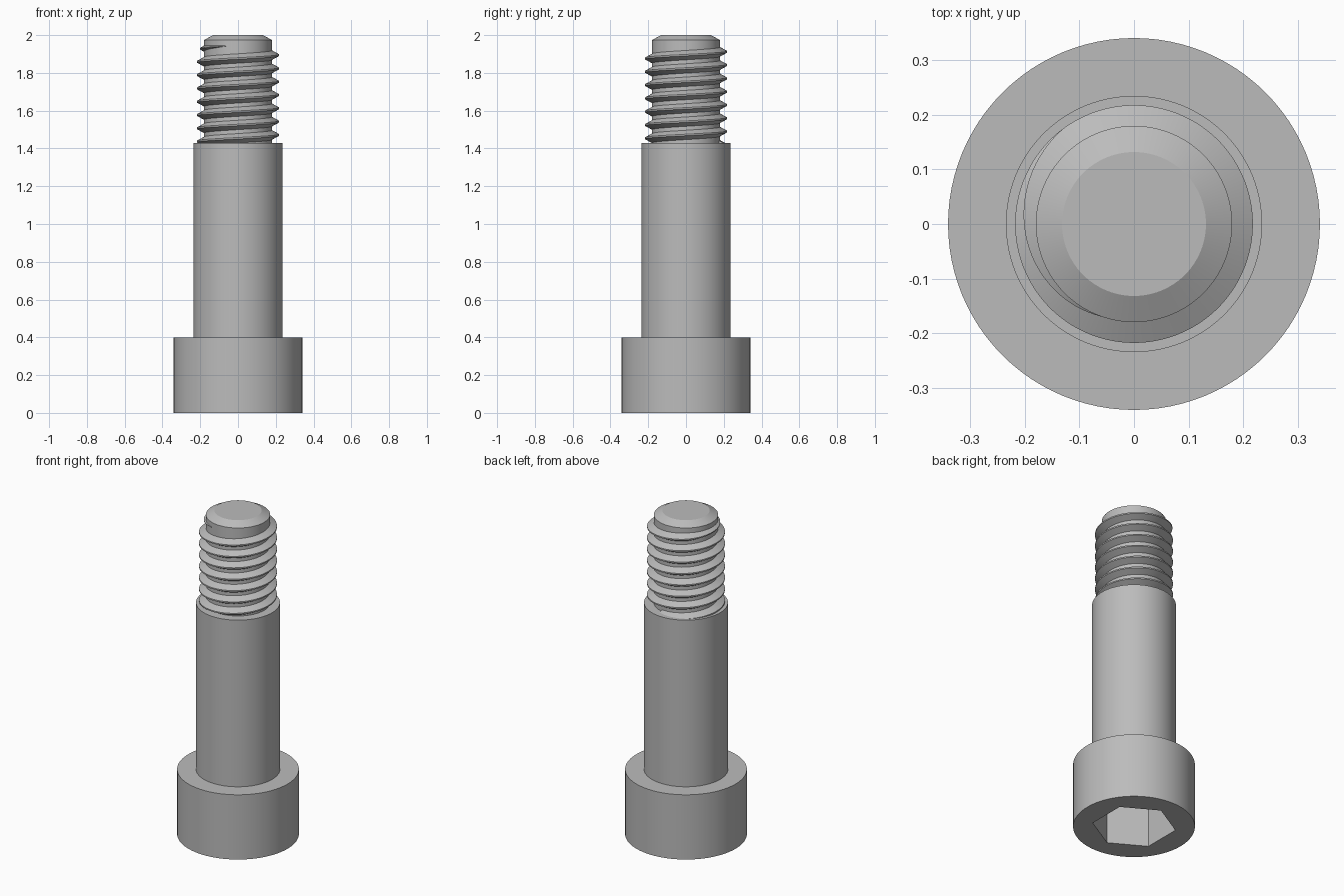
import bpy, bmesh, math

cube = bpy.data.objects.get("Cube")
if cube:
    bpy.data.objects.remove(cube, do_unlink=True)

SEGMENTS = 96
CORE_R, CREST_R = 0.18, 0.218
SHANK_TOP = 1.43
PITCH = 0.0704

steel = bpy.data.materials.new("grey steel")
steel.use_nodes = True
steel.diffuse_color = (0.5, 0.5, 0.5, 1)
steel.node_tree.nodes["Principled BSDF"].inputs["Base Color"].default_value = (0.5, 0.5, 0.5, 1)


def make_object(name, bm):
    bmesh.ops.recalc_face_normals(bm, faces=bm.faces[:])
    mesh = bpy.data.meshes.new(name)
    bm.to_mesh(mesh)
    bm.free()
    mesh.materials.append(steel)
    obj = bpy.data.objects.new(name, mesh)
    bpy.context.collection.objects.link(obj)
    return obj


def shade(obj):
    bpy.ops.object.select_all(action="DESELECT")
    obj.select_set(True)
    bpy.context.view_layer.objects.active = obj
    bpy.ops.object.shade_smooth_by_angle(angle=math.radians(25))


def lathe(name, profile):
    """Closed solid of revolution with flat end caps."""
    bm = bmesh.new()
    rings = []
    for r, z in profile:
        ring = []
        for i in range(SEGMENTS):
            a = math.tau * i / SEGMENTS
            ring.append(bm.verts.new((r * math.cos(a), r * math.sin(a), z)))
        rings.append(ring)
    for low, high in zip(rings, rings[1:]):
        for i in range(SEGMENTS):
            j = (i + 1) % SEGMENTS
            bm.faces.new((low[i], low[j], high[j], high[i]))
    bm.faces.new(rings[0])
    bm.faces.new(rings[-1])
    return make_object(name, bm)


# Head, shank and chamfered thread core in one turned solid
body = lathe("screw_body", [
    (0.341, 0), (0.341, 0.4), (0.235, 0.4), (0.235, SHANK_TOP),
    (CORE_R, SHANK_TOP), (CORE_R, 1.974), (0.132, 2.0)])

# Hexagonal drive socket, corners on the y axis
bm = bmesh.new()
bmesh.ops.create_cone(bm, cap_ends=True, segments=6, radius1=0.235, radius2=0.235, depth=0.56)
for v in bm.verts:
    a = math.atan2(v.co.y, v.co.x)
    corner = round((a - math.pi / 6) / (math.pi / 3)) * math.pi / 3 + math.pi / 6
    v.co.x, v.co.y = 0.235 * math.cos(corner), 0.235 * math.sin(corner)
cutter = make_object("socket_cutter", bm)
cutter.hide_render = True

cut = body.modifiers.new("socket", "BOOLEAN")
cut.operation = "DIFFERENCE"
cut.solver = "EXACT"
cut.object = cutter
bpy.context.view_layer.objects.active = body
bpy.ops.object.modifier_apply(modifier=cut.name)
bpy.data.objects.remove(cutter, do_unlink=True)
shade(body)

# Right-hand helical thread that fades out near the tip
bm = bmesh.new()
end_angle = math.radians(257)
fade = math.radians(130)
turns = 7.5
steps = int(turns * SEGMENTS)
sections = []
for i in range(steps + 1):
    a = end_angle - math.tau * turns * (1 - i / steps)
    z = 1.894 + PITCH * a / math.tau
    k = min(1, (end_angle - a) / fade)
    crest = CORE_R - 0.002 + (CREST_R - CORE_R + 0.002) * k
    root = CORE_R - 0.004
    base, flat = 0.004 + 0.023 * k, 0.001 + 0.003 * k
    section = [(root, -base), (crest, -flat), (crest, flat), (root, base)]
    sections.append([bm.verts.new((r * math.cos(a), r * math.sin(a), z + dz)) for r, dz in section])
for s, t in zip(sections, sections[1:]):
    for i in range(4):
        j = (i + 1) % 4
        bm.faces.new((s[i], s[j], t[j], t[i]))
bm.faces.new(sections[0])
bm.faces.new(sections[-1])
shade(make_object("thread", bm))
